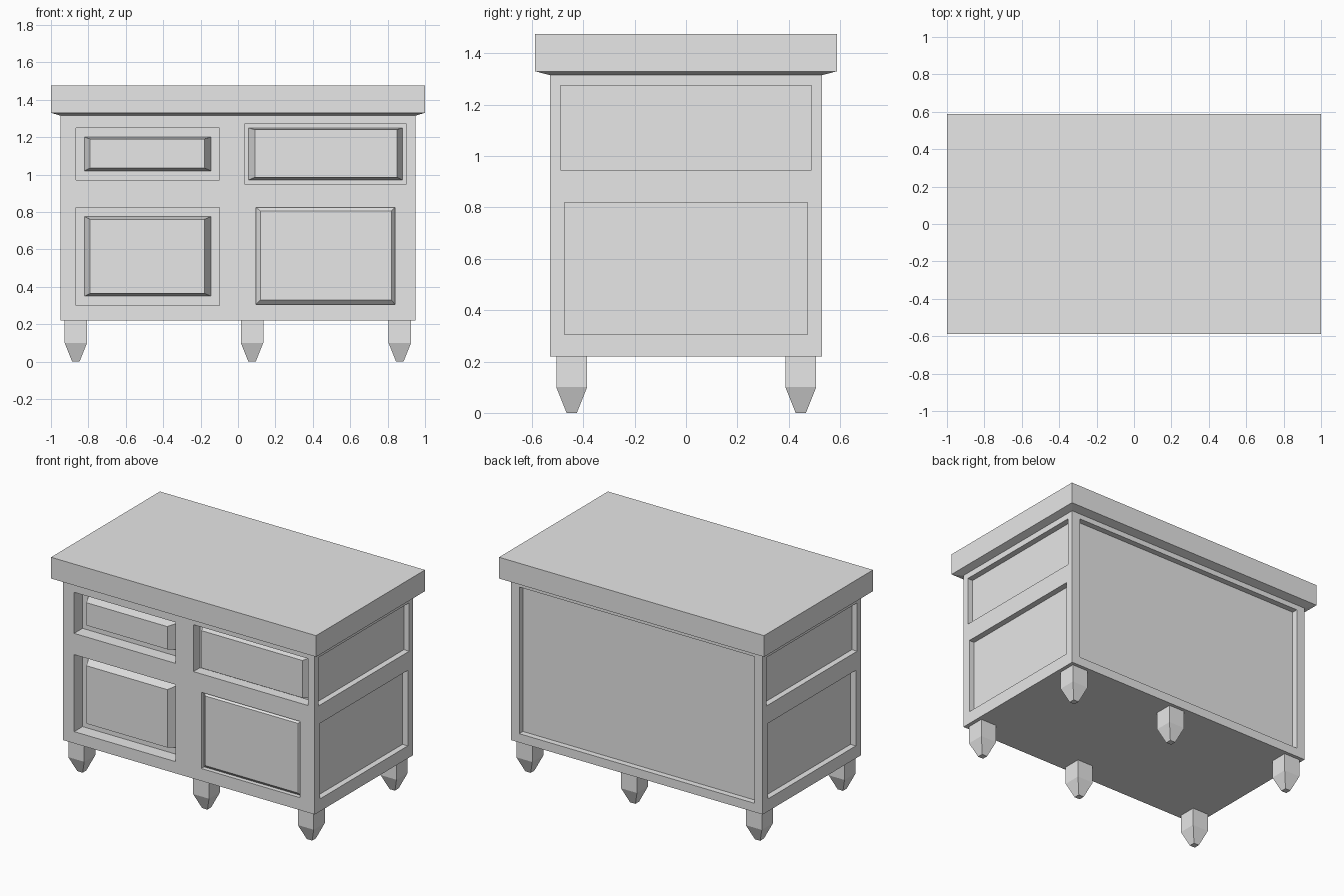
import bpy
import bmesh
from mathutils import Vector

default = bpy.data.objects.get("Cube")
if default:
    bpy.data.objects.remove(default, do_unlink=True)

COLOUR = (0.8, 0.8, 0.8, 1)
paint = bpy.data.materials.new("light_grey")
paint.use_nodes = True
paint.diffuse_color = COLOUR
paint.node_tree.nodes["Principled BSDF"].inputs["Base Color"].default_value = COLOUR


def make_object(name, bm):
    bmesh.ops.recalc_face_normals(bm, faces=bm.faces)
    mesh = bpy.data.meshes.new(name)
    bm.to_mesh(mesh)
    bm.free()
    mesh.materials.append(paint)
    obj = bpy.data.objects.new(name, mesh)
    bpy.context.collection.objects.link(obj)
    return obj


def add_box(bm, x0, x1, y0, y1, z0, z1):
    verts = bmesh.ops.create_cube(bm, size=1)["verts"]
    low, high = Vector((x0, y0, z0)), Vector((x1, y1, z1))
    for v in verts:
        v.co = Vector([(a + b) / 2 + c * (b - a) for a, b, c in zip(low, high, v.co)])


def add_loft(bm, rings):
    """Join a stack of four-cornered rings into a closed solid."""
    loops = [[bm.verts.new(p) for p in ring] for ring in rings]
    for a, b in zip(loops, loops[1:]):
        for i in range(4):
            j = (i + 1) % 4
            bm.faces.new((a[i], a[j], b[j], b[i]))
    bm.faces.new(loops[0])
    bm.faces.new(loops[-1])


def flat_ring(x, y, z, half_x, half_y):
    return [(x + sx * half_x, y + sy * half_y, z)
            for sx, sy in ((-1, -1), (1, -1), (1, 1), (-1, 1))]


def front_ring(x0, x1, z0, z1, y):
    return [(x0, y, z0), (x1, y, z0), (x1, y, z1), (x0, y, z1)]


HALF_X, HALF_Y = 0.95, 0.53
FRONT = -HALF_Y

# Front bays: name, recess, recess depth, panel base, panel face, face depth
BAYS = [
    ("upper_right_drawer", (-0.865, -0.10, 0.97, 1.25), 0.09,
     (-0.82, -0.145, 1.02, 1.20), (-0.79, -0.18, 1.035, 1.19), 0.025),
    ("lower_right_door", (-0.865, -0.10, 0.30, 0.825), 0.09,
     (-0.82, -0.145, 0.35, 0.775), (-0.79, -0.18, 0.365, 0.76), 0.025),
    ("upper_left_drawer", (0.035, 0.90, 0.95, 1.27), 0.07,
     (0.055, 0.88, 0.97, 1.25), (0.09, 0.85, 0.985, 1.24), 0.01),
    ("lower_left_door", (0.095, 0.84, 0.305, 0.825), 0.03,
     (0.095, 0.84, 0.305, 0.825), (0.12, 0.82, 0.33, 0.805), 0.005),
]

# Cabinet body with recesses cut into all four sides
bm = bmesh.new()
add_box(bm, -HALF_X, HALF_X, -HALF_Y, HALF_Y, 0.22, 1.32)
body = make_object("cabinet_body", bm)

bm = bmesh.new()
for name, (x0, x1, z0, z1), depth, base, face, face_depth in BAYS:
    add_box(bm, x0, x1, FRONT - 0.1, FRONT + depth, z0, z1)
for inner, outer in ((0.91, 1.1), (-1.1, -0.91)):
    add_box(bm, inner, outer, -0.488, 0.488, 0.945, 1.275)
    add_box(bm, inner, outer, -0.473, 0.473, 0.305, 0.82)
add_box(bm, -0.887, 0.887, 0.49, 0.7, 0.28, 1.28)
cutter = make_object("recess_cutter", bm)
cutter.hide_render = True

cut = body.modifiers.new("recesses", "BOOLEAN")
cut.operation = "DIFFERENCE"
cut.solver = "EXACT"
cut.object = cutter
bpy.context.view_layer.update()
evaluated = body.evaluated_get(bpy.context.evaluated_depsgraph_get())
carved = bpy.data.meshes.new_from_object(evaluated)
body.modifiers.clear()
body.data = carved
bpy.data.objects.remove(cutter, do_unlink=True)

# Raised bevelled panels inside the front recesses
for name, recess, depth, base, face, face_depth in BAYS:
    bm = bmesh.new()
    add_loft(bm, [front_ring(*base, FRONT + depth),
                  front_ring(*face, FRONT + face_depth)])
    make_object(name, bm)

# Overhanging top with a slightly sloped underside
bm = bmesh.new()
add_loft(bm, [flat_ring(0, 0, 1.315, HALF_X, HALF_Y),
              flat_ring(0, 0, 1.33, 1.0, 0.587),
              flat_ring(0, 0, 1.475, 1.0, 0.587)])
make_object("table_top", bm)

# Six square legs tapering to small feet
for row, y in (("front", -0.445), ("back", 0.447)):
    for column, x in (("right", -0.867), ("middle", 0.075), ("left", 0.865)):
        bm = bmesh.new()
        add_loft(bm, [flat_ring(x, y, 0, 0.02, 0.02),
                      flat_ring(x, y, 0.1, 0.06, 0.06),
                      flat_ring(x, y, 0.22, 0.06, 0.06)])
        make_object(f"{row}_{column}_leg", bm)
